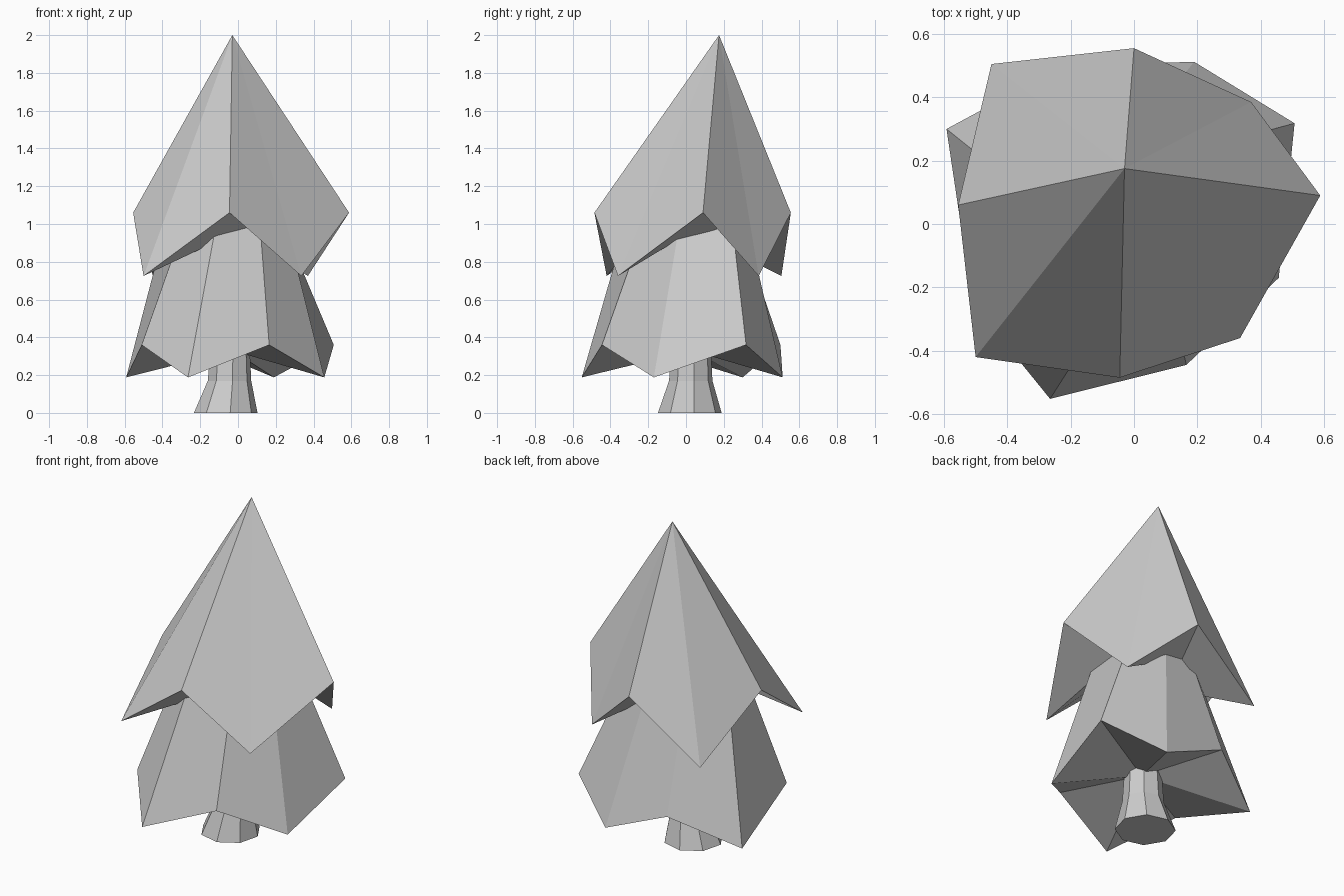
import bpy, bmesh
from math import cos, sin, radians
from mathutils import Matrix, Vector

cube = bpy.data.objects.get("Cube")
if cube:
    bpy.data.objects.remove(cube)

grey = bpy.data.materials.new("plain_grey")
grey.use_nodes = True
grey.diffuse_color = (0.6, 0.6, 0.6, 1)
grey.node_tree.nodes["Principled BSDF"].inputs["Base Color"].default_value = (0.6, 0.6, 0.6, 1)


def finish(name, bm):
    bmesh.ops.recalc_face_normals(bm, faces=bm.faces)
    mesh = bpy.data.meshes.new(name)
    bm.to_mesh(mesh)
    bm.free()
    mesh.materials.append(grey)
    bpy.context.collection.objects.link(bpy.data.objects.new(name, mesh))


def zigzag(points, high, low):
    """Ring of points alternating between two heights, starting high."""
    return [Vector((x, y, low if i % 2 else high)) for i, (x, y) in enumerate(points)]


def twisted(points, centre, scale, degrees):
    """The same outline, shrunk towards the centre and turned."""
    centre = Vector(centre)
    turn = Matrix.Rotation(radians(degrees), 2)
    return [centre + turn @ ((Vector(p) - centre) * scale) for p in points]


def shell(name, rings, bottom=None, top=None):
    """Joins rings of equal size, closing each end with a point or a flat cap."""
    bm = bmesh.new()
    rings = [[bm.verts.new(p) for p in ring] for ring in rings]
    for lower, upper in zip(rings, rings[1:]):
        for a, b, c, d in zip(lower, lower[1:] + lower[:1], upper[1:] + upper[:1], upper):
            bm.faces.new((a, b, c, d))
    for ring, point in ((rings[0], bottom), (rings[-1], top)):
        if point is None:
            bm.faces.new(ring)
            continue
        tip = bm.verts.new(point)
        for a, b in zip(ring, ring[1:] + ring[:1]):
            bm.faces.new((a, b, tip))
    finish(name, bm)


# Upper foliage: spire over a twisted, hollow underside
rim = [(-0.555, 0.06), (-0.5, -0.42), (-0.045, -0.485), (0.335, -0.36),
       (0.588, 0.09), (0.37, 0.385), (0, 0.555), (-0.45, 0.505)]
inner = twisted(rim, (0, 0.04), 0.5, 25)
shell("upper_foliage", [zigzag(inner, 0.98, 0.9), zigzag(rim, 1.06, 0.725)],
      bottom=(0, 0.04, 1.0), top=(-0.03, 0.175, 2.0))

# Lower foliage: twisted skirt running up inside the spire
rim = [(-0.51, -0.25), (-0.265, -0.552), (0.165, -0.445), (0.457, -0.17),
       (0.507, 0.318), (0.19, 0.512), (-0.22, 0.5), (-0.592, 0.3)]
collar = twisted(rim, (-0.05, 0.03), 0.56, 10)
shell("lower_foliage", [zigzag(rim, 0.36, 0.188), zigzag(collar, 1.02, 1.02)],
      bottom=(-0.03, 0.03, 0.33), top=(-0.03, 0.06, 1.2))

# Trunk with a flared foot
SIDES = 8
sections = []
for x, y, z, r in [(-0.065, 0.02, 0, 0.17), (-0.045, 0.025, 0.17, 0.116), (-0.04, 0.03, 0.42, 0.1)]:
    angles = [radians(8 + 360 * i / SIDES) for i in range(SIDES)]
    sections.append([(x + r * cos(a), y + r * sin(a), z) for a in angles])
shell("trunk", sections)
